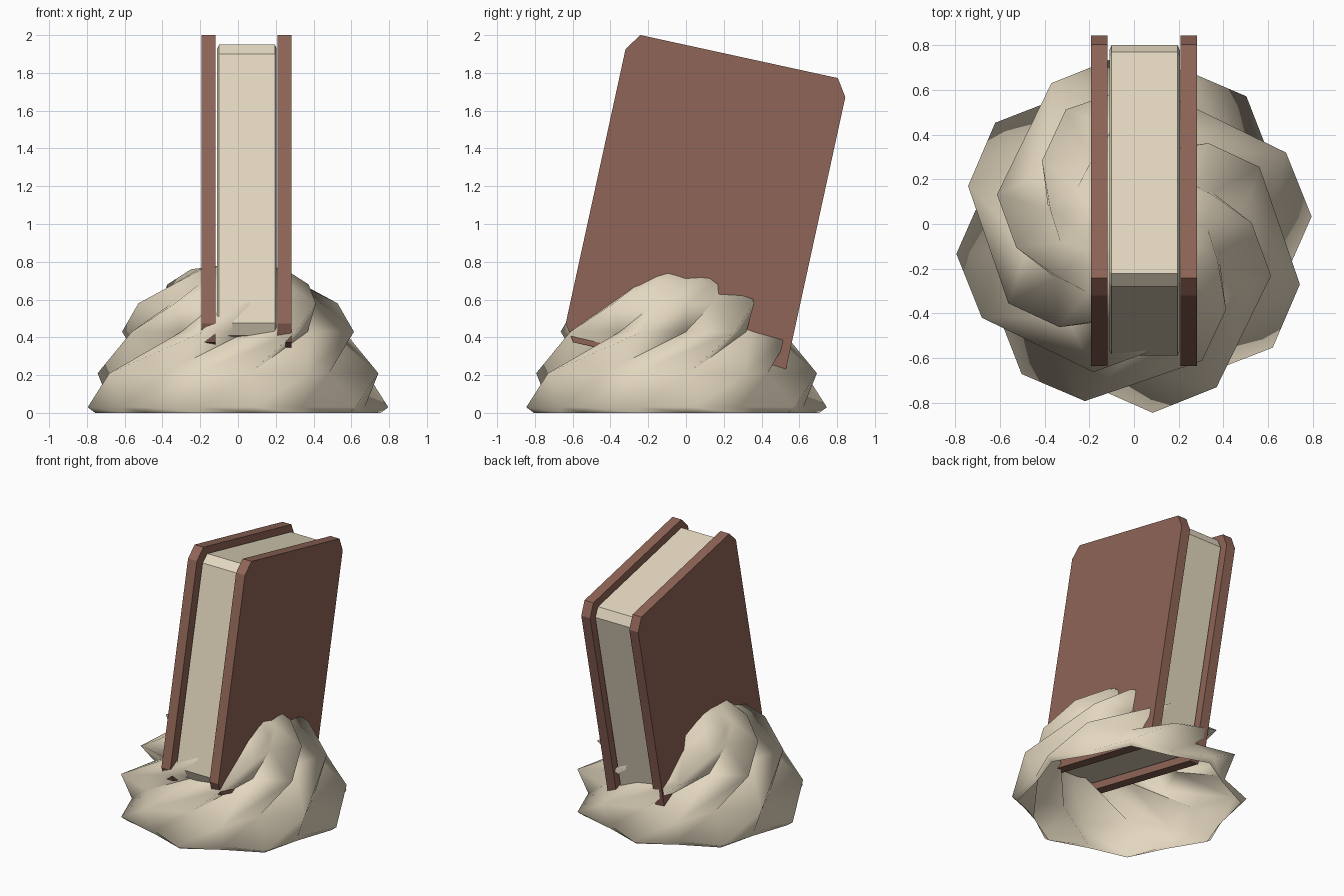
import bpy, math

if "Cube" in bpy.data.objects:
    bpy.data.objects.remove(bpy.data.objects["Cube"])

TILT = math.radians(12.3)
C, S = math.cos(TILT), math.sin(TILT)


def material(name, rgb):
    m = bpy.data.materials.new(name)
    m.diffuse_color = (*rgb, 1)
    m.use_nodes = True
    m.node_tree.nodes["Principled BSDF"].inputs["Base Color"].default_value = m.diffuse_color
    return m


def make(name, verts, faces, mat):
    me = bpy.data.meshes.new(name)
    me.from_pydata(verts, [], faces)
    me.materials.append(mat)
    ob = bpy.data.objects.new(name, me)
    bpy.context.collection.objects.link(ob)
    return ob


def outline(u0, u1, v0, v1, cu, cv):
    """Chamfered rectangle in the leaning plane of the book."""
    return [(u0 + cu, v0), (u1 - cu, v0), (u1, v0 + cv), (u1, v1 - cv),
            (u1 - cu, v1), (u0 + cu, v1), (u0, v1 - cv), (u0, v0 + cv)]


def slab(name, sections, mat):
    """Loft of outlines stacked along x and tilted backwards."""
    verts = [(x, C * u + S * v, -S * u + C * v) for x, o in sections for u, v in o]
    n = 8
    faces = [tuple(reversed(range(n))), tuple(range(len(verts) - n, len(verts)))]
    for k in range(len(sections) - 1):
        for i in range(n):
            j = (i + 1) % n
            faces.append((k*n + i, k*n + j, k*n + n + j, k*n + n + i))
    return make(name, verts, faces, mat)


leather = material("cover_brown", (0.28, 0.13, 0.095))
paper = material("paper", (0.78, 0.69, 0.53))
sand = material("sand", (0.77, 0.68, 0.52))

# Covers
cover = outline(-0.723, 0.468, 0.238, 1.903, 0.06, 0.09)
slab("left_cover", [(-0.192, cover), (-0.118, cover)], leather)
slab("right_cover", [(0.208, cover), (0.282, cover)], leather)

# Page block with softened side edges
full = outline(-0.678, 0.428, 0.28, 1.858, 0.045, 0.06)
inner = outline(-0.66, 0.41, 0.30, 1.84, 0.045, 0.06)
slab("pages", [(-0.11, inner), (-0.10, full), (0.195, full), (0.205, inner)], paper)

# Sand mound: open-bottomed dome whose eight ridges swirl upwards
# ring = height, tip radius, valley radius, twist in sixteenths of a turn
rings = [(0.0, 0.76, 0.69, 0), (0.03, 0.80, 0.70, 0), (0.21, 0.775, 0.62, 1),
         (0.43, 0.64, 0.475, 3), (0.58, 0.53, 0.40, 4), (0.68, 0.39, 0.33, 5),
         (0.76, 0.25, 0.22, 5.5)]
N = 16
verts, faces = [], []
for z, tip, valley, twist in rings:
    for i in range(N):
        a = math.radians(6) + (i + twist) * math.tau / N
        r = valley if i % 2 else tip
        verts.append((r * math.cos(a), r * math.sin(a) - 0.05, z))
for k in range(len(rings) - 1):
    for i in range(N):
        j = (i + 1) % N
        a, b, c, d = k*N + i, k*N + j, k*N + N + j, k*N + N + i
        faces += [(a, b, d), (b, c, d)]
verts.append((0.04, -0.03, 0.80))
top = (len(rings) - 1) * N
faces += [(top + i, top + (i + 1) % N, len(verts) - 1) for i in range(N)]
mound = make("sand_mound", verts, faces, sand)
bpy.context.view_layer.objects.active = mound
mound.select_set(True)
bpy.ops.object.shade_smooth_by_angle(angle=math.radians(80))
